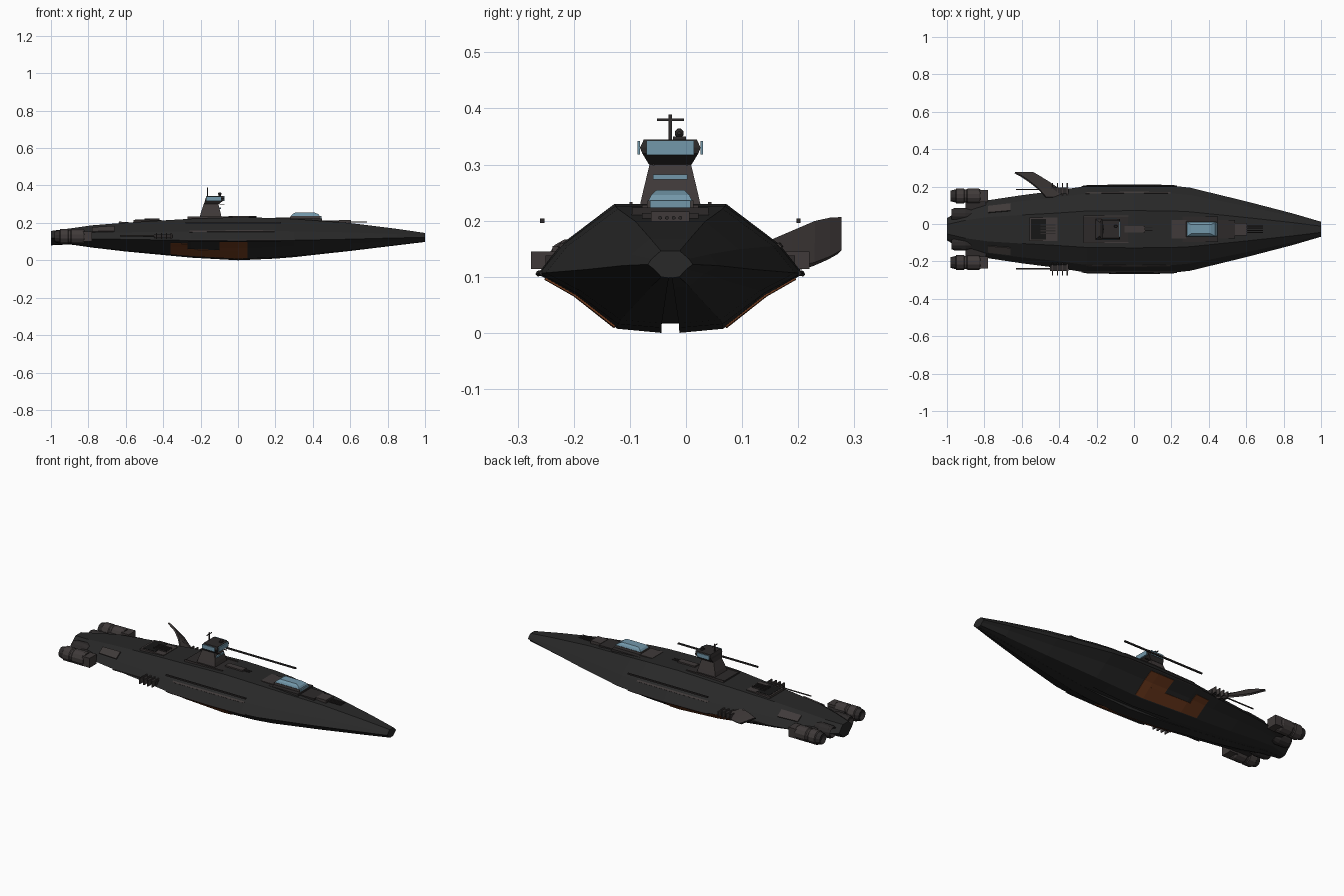
import bpy, bmesh, math
from mathutils import Vector

if "Cube" in bpy.data.objects:
    bpy.data.objects.remove(bpy.data.objects["Cube"])

C = -0.028  # y of the ship's centre line

def material(name, col):
    m = bpy.data.materials.new(name)
    m.diffuse_color = (*col, 1)
    m.use_nodes = True
    m.node_tree.nodes["Principled BSDF"].inputs["Base Color"].default_value = m.diffuse_color
    return m

HULL = material("hull_charcoal", (0.021, 0.021, 0.021))
GREY = material("warm_grey", (0.050, 0.042, 0.041))
DARK = material("dark_metal", (0.026, 0.023, 0.023))
BLACK = material("vent_black", (0.008, 0.008, 0.008))
GLASS = material("blue_glass", (0.17, 0.31, 0.40))
RUST = material("rust_orange", (0.17, 0.045, 0.013))

def make(name, verts, faces, mat, thick=0):
    me = bpy.data.meshes.new(name)
    bm = bmesh.new()
    vs = [bm.verts.new((v[0], v[1] + C, v[2])) for v in verts]
    for f in faces:
        bm.faces.new([vs[i] for i in f])
    bmesh.ops.recalc_face_normals(bm, faces=bm.faces)
    bm.to_mesh(me)
    bm.free()
    me.materials.append(mat)
    ob = bpy.data.objects.new(name, me)
    bpy.context.collection.objects.link(ob)
    if thick:
        s = ob.modifiers.new("thickness", 'SOLIDIFY')
        s.thickness, s.offset = thick, 0
    return ob

def loft(name, rings, mat):
    """Closed skin through rings of equal length, capped at both ends."""
    n = len(rings[0])
    faces = [(r*n + i, r*n + (i+1) % n, (r+1)*n + (i+1) % n, (r+1)*n + i)
             for r in range(len(rings)-1) for i in range(n)]
    faces += [tuple(range(n)), tuple(range((len(rings)-1)*n, len(rings)*n))]
    return make(name, [p for r in rings for p in r], faces, mat)

def sheet(name, rows, mat, thick):
    n = len(rows[0])
    faces = [(r*n + i, r*n + i+1, (r+1)*n + i+1, (r+1)*n + i)
             for r in range(len(rows)-1) for i in range(n-1)]
    return make(name, [p for r in rows for p in r], faces, mat, thick)

def tower(name, levels, mat):
    """Stack of rectangles: z, x0, x1, y0, y1."""
    return loft(name, [[(a, c, z), (b, c, z), (b, d, z), (a, d, z)]
                       for z, a, b, c, d in levels], mat)

def box(name, x0, x1, y0, y1, z0, z1, mat):
    return tower(name, [(z0, x0, x1, y0, y1), (z1, x0, x1, y0, y1)], mat)

def lathe(name, prof, y, z, mat, n=12):
    return loft(name, [[(x, y + r*math.cos(2*math.pi*(i+.5)/n), z + r*math.sin(2*math.pi*(i+.5)/n))
                        for i in range(n)] for x, r in prof], mat)

# Hull stations: x, half width, bottom z, waist z, top z
ST = [(-1, .06, .08, .118, .157), (-.9, .115, .085, .117, .17), (-.78, .155, .068, .115, .187),
      (-.6, .182, .047, .112, .201), (-.42, .205, .03, .109, .212), (-.25, .232, .014, .106, .222),
      (0, .2365, .0, .105, .23), (.2, .233, .009, .106, .226), (.3, .222, .017, .107, .221),
      (.6, .149, .05, .113, .199), (.85, .084, .08, .12, .168), (1, .04, .098, .122, .146)]

def station(x):
    for a, b in zip(ST, ST[1:]):
        if a[0] <= x <= b[0]:
            f = (x - a[0]) / (b[0] - a[0])
            return [p + (q - p)*f for p, q in zip(a, b)]

def section(x):
    """Half section from keel notch up to deck centre."""
    _, w, b, s, t = station(x)
    n = w*.068
    nz = max(.017, b + .0005)
    return [(0, nz), (n, nz), (n, b), (w*.4, b + (s-b)*.07), (w*.72, s - (s-b)*.36),
            (w, s), (w*.825, s + (t-s)*.42), (w*.42, t), (0, t)]

def surf(x, t, side=1):
    s = section(x)
    i = min(int(t), 7)
    (a, b), (c, d) = s[i], s[i+1]
    f = t - i
    return (x, side*(a + (c-a)*f), b + (d-b)*f)

def panel(name, x0, x1, t0, t1, mat, thick=.006):
    """Plate that follows the hull skin on both sides."""
    xs = [x0] + [s[0] for s in ST if x0 < s[0] < x1] + [x1]
    ts = [t0] + [t for t in range(9) if t0 < t < t1] + [t1]
    for side, tag in ((1, "left"), (-1, "right")):
        sheet(f"{name}_{tag}", [[surf(x, t, side) for t in ts] for x in xs], mat, thick)

rings = []
for s in ST:
    h = section(s[0])
    rings.append([(s[0], y, z) for y, z in h] + [(s[0], -y, z) for y, z in h[-2:0:-1]])
loft("hull", rings, HULL)

# Hull plates: side strips, engine shoulder plates, rust patches below
panel("side_strip", -.26, .195, 5.9, 6.02, GREY)
panel("waist_trim", -.28, .23, 4.97, 5.05, DARK, .008)
panel("shoulder_plate", -.78, -.66, 6.1, 6.65, GREY, .012)
panel("rust_band", -.36, .05, 3.05, 3.75, RUST)
panel("rust_front_arm", -.1, .05, 3.75, 4.8, RUST)
panel("rust_rear_arm", -.36, -.27, 3.75, 4.5, RUST)

# Engines, mirrored
for s, tag in ((1, "left"), (-1, "right")):
    y = s*.178
    lathe(f"outer_engine_{tag}", [(-.955, .034), (-.95, .041), (-.91, .041), (-.905, .037), (-.895, .037),
                                  (-.89, .041), (-.83, .041), (-.82, .035)], y, .127, GREY)
    lathe(f"outer_nozzle_{tag}", [(-.965, .012), (-.98, .03), (-.955, .036), (-.94, .03)], y, .127, DARK)
    box(f"engine_intake_{tag}", -.83, -.78, y-.032, y+.032, .1, .155, GREY)
    box(f"engine_pylon_{tag}", -.9, -.79, min(s*.09, y), max(s*.09, y), .11, .14, DARK)
    lathe(f"inner_engine_{tag}", [(-.955, .014), (-.975, .03), (-.96, .036), (-.9, .038), (-.87, .03)],
          s*.078, .125, DARK)
    # Long floating rods beside the deck
    box(f"side_rod_{tag}", -.28, .23, s*.2285-.004, s*.2285+.004, .196, .204, DARK)
    # Side heat fins and gun
    for i in range(4):
        x = -.435 + i*.026
        a, b = sorted((s*.18, s*.248))
        box(f"heat_fin_{tag}_{i}", x-.003, x+.003, a, b, .114, .145, GREY)
    a, b = sorted((s*.19, s*.222))
    box(f"side_mount_{tag}", -.45, -.35, a, b, .118, .138, DARK)
    lathe(f"side_barrel_{tag}", [(-.63, .004), (-.43, .004)], s*.212, .132, GREY, 6)
lathe("stern_nozzle", [(-.985, .02), (-1, .03), (-.97, .034)], 0, .12, DARK)

# Swept fin, one side only: y, leading x, z, trailing x, z
FIN = [(.17, -.33, .106, -.47, .158), (.215, -.40, .112, -.51, .178), (.255, -.46, .122, -.56, .196),
       (.282, -.505, .133, -.60, .202), (.302, -.54, .144, -.637, .203)]
sheet("swept_fin", [[(a, y, z), (b, y, w)] for y, a, z, b, w in FIN], GREY, .01)

# Command tower and its platform
box("tower_platform", -.27, -.03, -.072, .072, .2, .229, DARK)
for s in (1, -1):
    box("platform_rail", -.27, -.03, s*.07-.003, s*.07+.003, .2, .233, GREY)
tower("command_tower", [(.21, -.21, -.085, -.058, .058), (.25, -.2, -.092, -.049, .049),
                        (.3, -.183, -.105, -.037, .037)], GREY)
tower("bridge_cabin", [(.3, -.183, -.103, -.038, .038), (.32, -.176, -.077, -.05, .05),
                       (.33, -.174, -.075, -.054, .054), (.345, -.168, -.078, -.047, .047)], DARK)
box("bridge_window", -.079, -.071, -.042, .042, .317, .343, GLASS)
box("tower_window", -.1, -.092, -.031, .031, .273, .282, GLASS)
for s in (1, -1):
    box("bridge_side_window", -.168, -.09, s*.056-.002, s*.056+.002, .318, .342, GLASS)
    box("tower_antenna", -.1, -.072, s*.03-.002, s*.03+.002, .298, .302, DARK)
box("mast", -.167, -.161, -.003, .003, .34, .389, DARK)
box("mast_crossbar", -.166, -.162, -.024, .024, .378, .382, DARK)
box("dome_foot", -.105, -.09, .005, .028, .343, .35, DARK)
lathe("sensor_dome", [(-.106, .003), (-.102, .007), (-.097, .0085), (-.092, .007), (-.088, .003)],
      .016, .356, DARK, 8)

# Deck gun ahead of the tower
box("deck_gun_base", -.05, .06, -.018, .018, .22, .237, GREY)
for s in (1, -1):
    lathe("deck_gun_barrel", [(.05, .003), (.1, .003)], s*.008, .233, DARK, 6)

# Forward canopy
tower("canopy_deck", [(.19, .2, .45, -.07, .07), (.223, .2, .45, -.068, .068)], DARK)
box("canopy_step", .2, .28, -.05, .05, .21, .228, GREY)
tower("canopy_base", [(.2, .275, .445, -.043, .043), (.236, .28, .44, -.041, .041)], GREY)
tower("canopy_glass", [(.235, .282, .438, -.039, .039), (.246, .29, .43, -.034, .034),
                       (.255, .305, .41, -.024, .024)], GLASS)
box("canopy_front_window", .437, .446, -.036, .036, .222, .236, GLASS)

# Bow gun battery
box("bow_gun_bed", .45, .54, -.05, .05, .19, .214, DARK)
box("bow_gun_body", .54, .605, -.034, .034, .185, .216, GREY)
for i in range(4):
    lathe(f"bow_barrel_{i}", [(.6, .0035), (.69, .0035)], -.018 + i*.012, .205, DARK, 6)

# Rear deck vent with slats
box("rear_vent_frame", -.56, -.41, -.064, .064, .18, .216, GREY)
box("rear_vent_pit", -.55, -.47, -.055, .055, .2, .2175, BLACK)
for i in range(4):
    box(f"rear_vent_slat_{i}", -.5, -.42, -.026 + i*.015, -.02 + i*.015, .2, .224, DARK)
